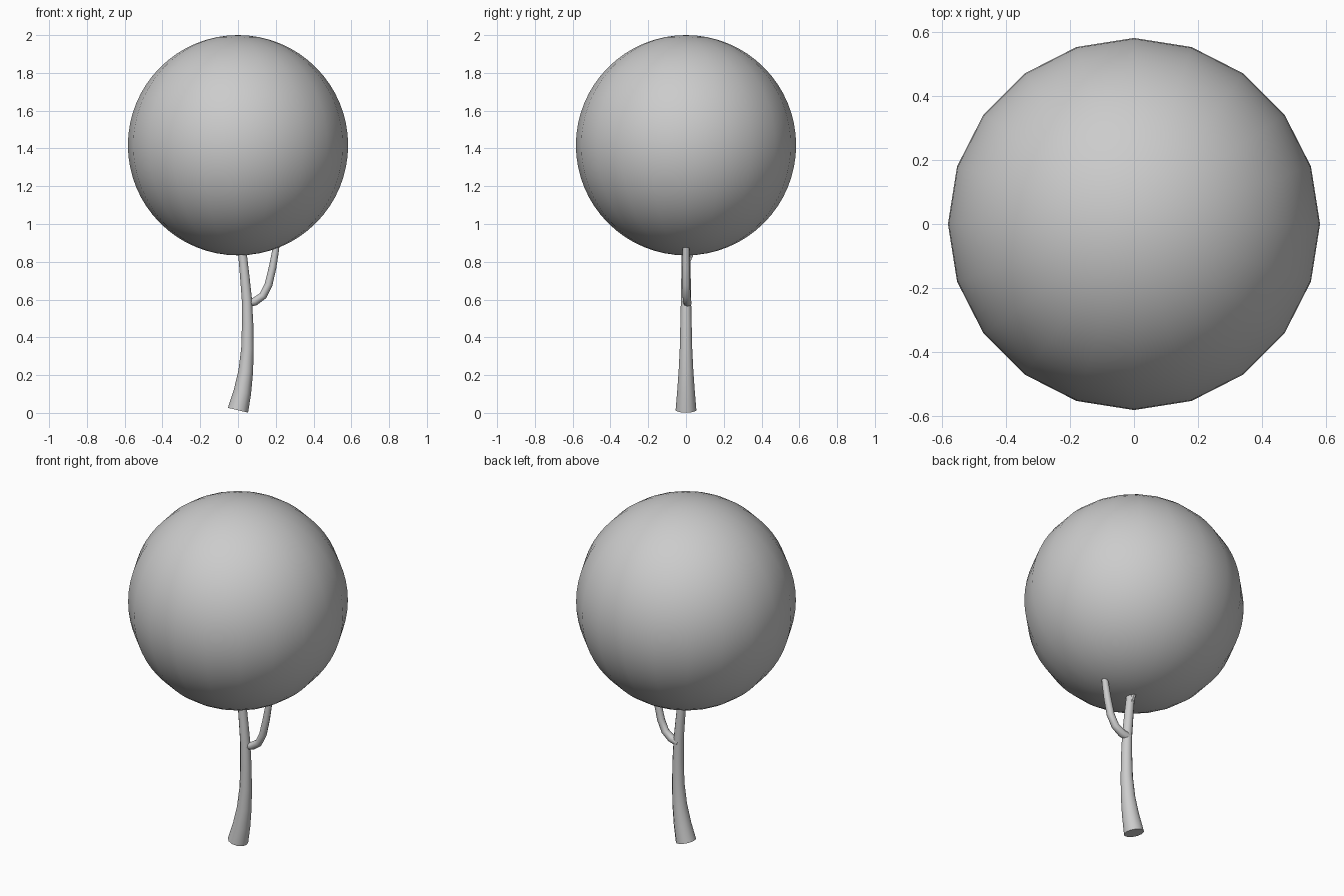
import bpy, bmesh, math
from mathutils import Vector

if "Cube" in bpy.data.objects:
    bpy.data.objects.remove(bpy.data.objects["Cube"])


def limb(name, path, sides):
    """Tapered tube along points (x, y, z, radius), capped at both ends."""
    bm = bmesh.new()
    pts = [Vector(p[:3]) for p in path]
    rings = []
    for i, p in enumerate(path):
        t = (pts[min(i + 1, len(pts) - 1)] - pts[max(i - 1, 0)]).normalized()
        u = Vector((0, 1, 0)).cross(t).normalized()
        v = t.cross(u)
        rings.append([bm.verts.new(pts[i] + p[3] * (
            u * math.cos(2 * math.pi * k / sides) + v * math.sin(2 * math.pi * k / sides)))
            for k in range(sides)])
    for a, b in zip(rings, rings[1:]):
        for k in range(sides):
            n = (k + 1) % sides
            bm.faces.new((a[k], a[n], b[n], b[k]))
    bm.faces.new(rings[0][::-1])
    bm.faces.new(rings[-1])
    me = bpy.data.meshes.new(name)
    bm.to_mesh(me)
    bm.free()
    ob = bpy.data.objects.new(name, me)
    bpy.context.collection.objects.link(ob)
    bpy.ops.object.select_all(action='DESELECT')
    ob.select_set(True)
    bpy.context.view_layer.objects.active = ob
    bpy.ops.object.shade_smooth_by_angle(angle=math.radians(50))
    return ob


# Round canopy
bpy.ops.mesh.primitive_uv_sphere_add(segments=20, ring_count=32, radius=0.583,
                                     location=(0, 0, 1.417))
bpy.context.object.name = "canopy"
bpy.ops.object.shade_smooth()

# Curved, tapering trunk
limb("trunk", [(0.0, 0, 0.014, 0.055), (0.023, 0, 0.11, 0.047), (0.041, 0, 0.22, 0.039),
               (0.050, 0, 0.34, 0.033), (0.051, 0, 0.47, 0.030), (0.047, 0, 0.60, 0.027),
               (0.036, 0, 0.72, 0.025), (0.025, 0, 0.83, 0.023), (0.018, 0, 0.95, 0.020)], 12)

# Side branch bending up into the canopy
limb("branch", [(0.04, 0.008, 0.578, 0.022), (0.09, 0.006, 0.59, 0.022), (0.132, 0.003, 0.62, 0.021),
                (0.162, 0, 0.68, 0.021), (0.183, 0, 0.77, 0.020), (0.199, 0, 0.86, 0.018),
                (0.21, 0, 0.95, 0.016)], 8)

# Small twig leaving the back of the trunk under the canopy
limb("twig", [(0.028, 0.008, 0.79, 0.013), (0.026, 0.022, 0.825, 0.012),
              (0.02, 0.05, 0.88, 0.010)], 6)
